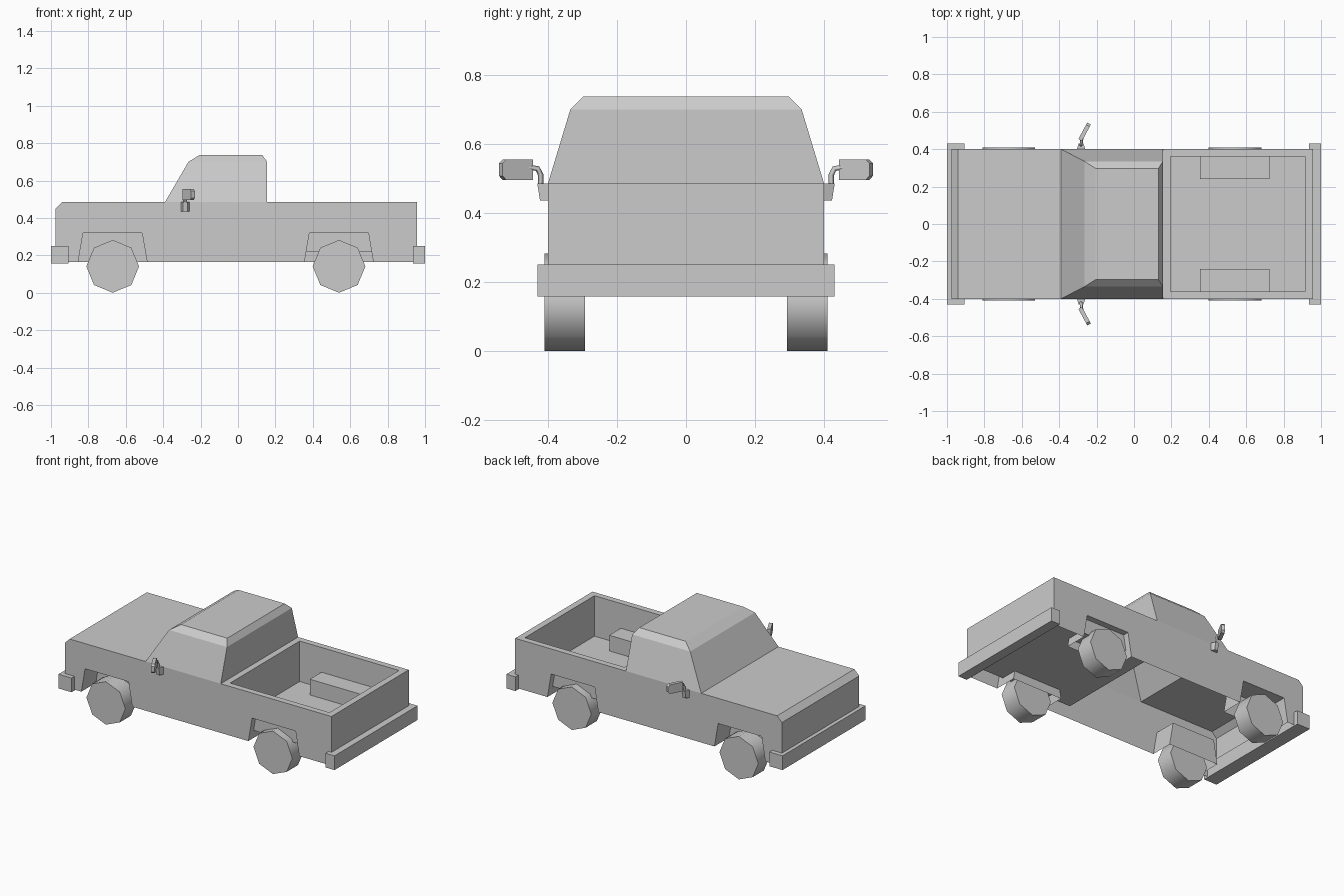
import bpy, bmesh
from math import radians, pi
from mathutils import Vector

if "Cube" in bpy.data.objects:
    bpy.data.objects.remove(bpy.data.objects["Cube"])


def finish(name, bm):
    bmesh.ops.remove_doubles(bm, verts=bm.verts, dist=0.0005)
    bmesh.ops.recalc_face_normals(bm, faces=bm.faces)
    me = bpy.data.meshes.new(name)
    bm.to_mesh(me)
    bm.free()
    ob = bpy.data.objects.new(name, me)
    bpy.context.collection.objects.link(ob)
    return ob


def face(bm, pts):
    bm.faces.new([bm.verts.new(p) for p in pts])


def loft(bm, rings, closed=True):
    # quads between consecutive point rings
    for a, b in zip(rings, rings[1:]):
        n = len(a)
        for i in range(n if closed else n - 1):
            j = (i + 1) % n
            face(bm, [a[i], a[j], b[j], b[i]])


def rect(x0, x1, y, z):
    return [(x0, -y, z), (x1, -y, z), (x1, y, z), (x0, y, z)]


def box(name, x0, x1, y0, y1, z0, z1):
    bm = bmesh.new()
    lo, hi = [[(x0, y0, z), (x1, y0, z), (x1, y1, z), (x0, y1, z)] for z in (z0, z1)]
    loft(bm, [lo, hi])
    face(bm, lo)
    face(bm, hi)
    return finish(name, bm)


BOT, TOP, W = 0.163, 0.485, 0.4
front_arch = [(-0.855, BOT), (-0.828, 0.32), (-0.513, 0.32), (-0.486, BOT)]
rear_arch = [(0.355, BOT), (0.382, 0.32), (0.697, 0.32), (0.724, BOT)]
nose = [(-0.975, BOT), (-0.975, 0.45), (-0.94, TOP), (-0.39, TOP)]

# Body shell, open underneath: sides, nose and hood, cab, bed
bm = bmesh.new()
side = (nose + [(0.155, TOP), (0.957, TOP), (0.957, BOT)]
        + rear_arch[::-1] + front_arch[::-1])
for s in (-1, 1):
    face(bm, [(x, s * W, z) for x, z in side])
    for arch in (front_arch, rear_arch):
        outer, inner = [[(x, s * y, z) for x, z in arch] for y in (W, 0.25)]
        loft(bm, [outer, inner], closed=False)
        face(bm, inner)
loft(bm, [[(x, y, z) for x, z in nose] for y in (-W, W)], closed=False)
cab = [rect(-0.39, 0.155, W, TOP), rect(-0.265, 0.155, 0.335, 0.7),
       rect(-0.205, 0.13, 0.297, 0.737)]
loft(bm, cab)
face(bm, cab[-1])
bed = [rect(0.155, 0.957, W, TOP), rect(0.195, 0.915, 0.36, TOP),
       rect(0.195, 0.915, 0.36, 0.22)]
loft(bm, bed)
face(bm, bed[-1])
face(bm, [(0.957, -W, BOT), (0.957, W, BOT), (0.957, W, TOP), (0.957, -W, TOP)])
finish("body_shell", bm)

# Bumpers
box("front_bumper", -1.0, -0.905, -0.43, 0.43, 0.157, 0.25)
box("rear_bumper", 0.935, 1.0, -0.43, 0.43, 0.157, 0.25)

for s, label in ((-1, "near"), (1, "far")):
    # Wheel housings inside the bed
    y0, y1 = sorted((s * 0.24, s * 0.36))
    box(f"{label}_bed_wheel_housing", 0.352, 0.724, y0, y1, 0.22, 0.323)

    # Eight-sided wheels
    for x, end in ((-0.67, "front"), (0.54, "rear")):
        bpy.ops.mesh.primitive_cylinder_add(
            vertices=8, radius=0.141, depth=0.117,
            location=(x, s * 0.3515, 0.141), rotation=(pi / 2, 0, 0))
        bpy.context.object.name = f"{label}_{end}_wheel"
        bpy.ops.object.shade_smooth_by_angle(angle=radians(60))

    # Mirror bracket, tapering outward
    bm = bmesh.new()
    base = [(-0.306, s * W, 0.435), (-0.26, s * W, 0.435),
            (-0.26, s * W, TOP), (-0.306, s * W, TOP)]
    tip = [(-0.295, s * 0.423, 0.435), (-0.271, s * 0.423, 0.435),
           (-0.271, s * 0.431, TOP), (-0.295, s * 0.431, TOP)]
    loft(bm, [base, tip])
    face(bm, tip)
    finish(f"{label}_mirror_bracket", bm)

    # Mirror arm, bent outward
    cu = bpy.data.curves.new(f"{label}_mirror_arm", 'CURVE')
    cu.dimensions = '3D'
    cu.bevel_depth = 0.008
    cu.bevel_resolution = 0
    path = [(-0.283, 0.421, 0.48), (-0.283, 0.421, 0.51),
            (-0.282, 0.43, 0.528), (-0.278, 0.462, 0.533)]
    sp = cu.splines.new('POLY')
    sp.points.add(len(path) - 1)
    for p, (x, y, z) in zip(sp.points, path):
        p.co = (x, s * y, z, 1)
    bpy.context.collection.objects.link(bpy.data.objects.new(cu.name, cu))

    # Mirror head, swept back with clipped outer corners
    along, across = Vector((0.47, s * 0.88, 0)), Vector((0.88, -s * 0.47, 0))
    centre = Vector((-0.264, s * 0.493, 0.525))
    outline = [(-0.05, -0.03), (0.037, -0.03), (0.05, -0.018),
               (0.05, 0.018), (0.037, 0.03), (-0.05, 0.03)]
    rings = [[centre + along * u + across * t + Vector((0, 0, z)) for u, z in outline]
             for t in (-0.011, 0.011)]
    bm = bmesh.new()
    loft(bm, rings)
    for r in rings:
        face(bm, r)
    finish(f"{label}_mirror_head", bm)
